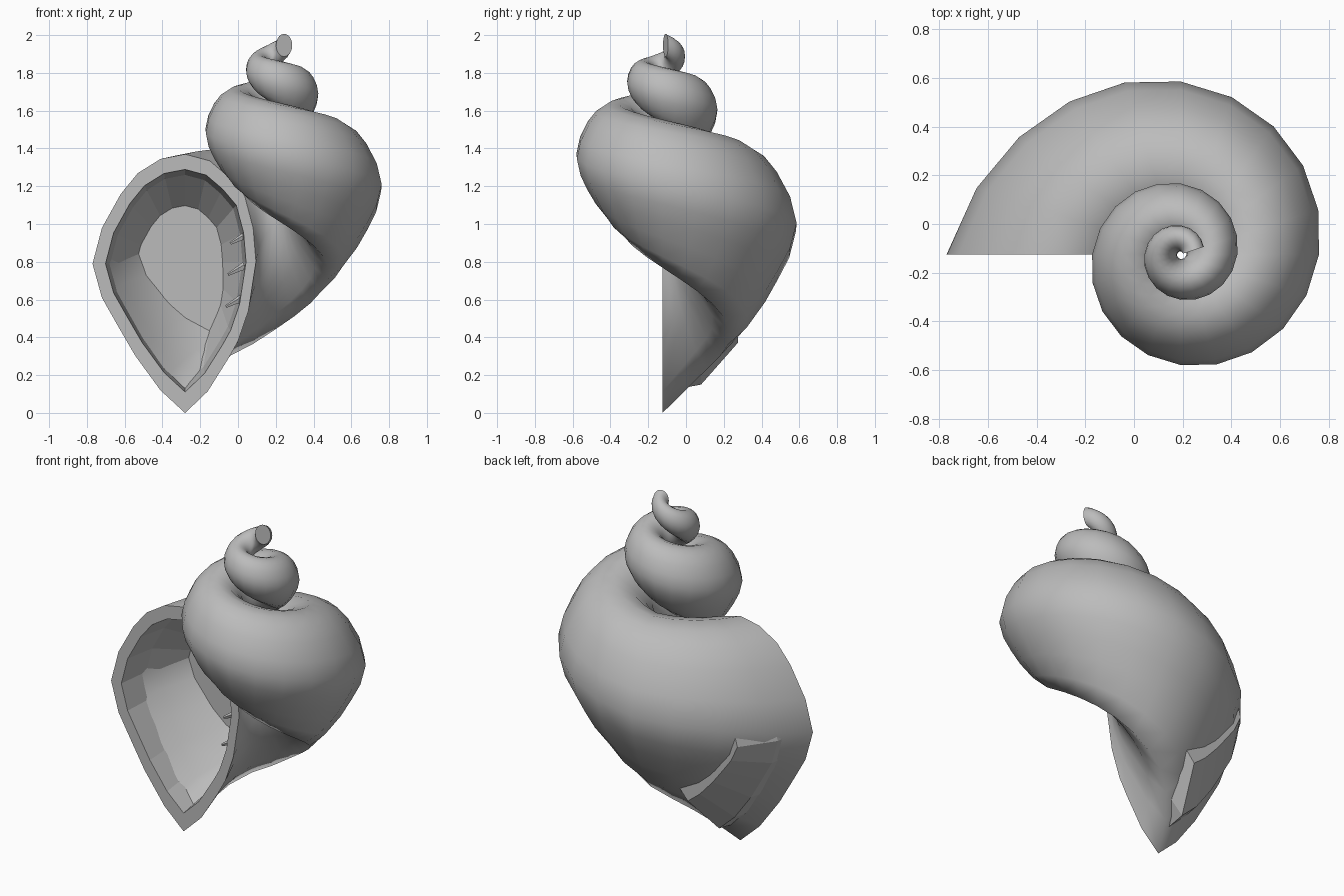
import bpy, bmesh, math
from mathutils import Vector

cube = bpy.data.objects.get("Cube")
if cube:
    bpy.data.objects.remove(cube, do_unlink=True)

# Material
grey = bpy.data.materials.new("shell_grey")
grey.use_nodes = True
GREY = (0.5, 0.5, 0.5, 1)
grey.diffuse_color = GREY
grey.node_tree.nodes["Principled BSDF"].inputs["Base Color"].default_value = GREY

# Coiling axis and the teardrop lip outline (x, z)
AXIS = Vector((0.192, -0.125, 0))
MOUTH_R = 0.962
CENTRE = Vector((-0.28, 0.79))
OUTLINE = [(-0.28, 0), (-0.41, 0.12), (-0.545, 0.305), (-0.635, 0.46),
           (-0.72, 0.61), (-0.77, 0.79), (-0.72, 0.98), (-0.62, 1.16),
           (-0.53, 1.27), (-0.41, 1.345), (-0.28, 1.37), (-0.15, 1.335),
           (-0.05, 1.25), (0.035, 1.15), (0.08, 0.98), (0.095, 0.8),
           (0.055, 0.54), (0, 0.38), (-0.05, 0.29), (-0.16, 0.115)]
STEP, STEPS = 18, 49

# Rounder section that the coil starts from at the tip
OVAL = []
for k in range(len(OUTLINE)):
    t = math.tau * k / len(OUTLINE)
    OVAL.append((-0.337 - 0.433 * math.sin(t), 0.82 - 0.58 * math.cos(t)))


def radius(deg):
    """Outer radius of the coil: even growth with a flare at the lip."""
    flare = max(0, deg - 126) / 54
    return 0.455 * 2.44 ** ((deg + 90) / 360) + 0.074 * flare ** 2


def height(r):
    """Height of the widest point of the whorl."""
    tip = max(0, (0.17 - r) / 0.07) ** 1.5
    lip = max(0, (r - 0.74) / 0.22)
    return 2.02 - 1.43 * r + 0.066 * tip + 0.144 * lip


def whorl_ring(bm, deg):
    r = radius(deg)
    a, s = math.radians(deg), r / MOUTH_R
    roundness = (180 - deg) / (STEP * STEPS)
    ring = []
    for p, q in zip(OUTLINE, OVAL):
        x, z = Vector(p).lerp(Vector(q), roundness)
        rho = (AXIS.x - x) * s
        ring.append(bm.verts.new((AXIS.x + rho * math.cos(a),
                                  AXIS.y + rho * math.sin(a),
                                  height(r) + (z - CENTRE.y) * s)))
    return ring


def mouth_ring(bm, scale, y, shear=0):
    ring = []
    for p in OUTLINE:
        d = (Vector(p) - CENTRE) * scale
        ring.append(bm.verts.new((CENTRE.x + d.x + shear * max(0, -d.y), y,
                                  CENTRE.y + d.y)))
    return ring


def bridge(bm, a, b, smooth):
    n = len(a)
    for i in range(n):
        j = (i + 1) % n
        bm.faces.new((a[i], a[j], b[j], b[i])).smooth = smooth


def finish(bm, name):
    bmesh.ops.recalc_face_normals(bm, faces=bm.faces)
    mesh = bpy.data.meshes.new(name)
    bm.to_mesh(mesh)
    bm.free()
    mesh.materials.append(grey)
    obj = bpy.data.objects.new(name, mesh)
    bpy.context.collection.objects.link(obj)
    return obj


# Shell: coiled whorls, flat lip, hollow mouth and closed tip
bm = bmesh.new()
rings = [whorl_ring(bm, 180 - STEP * (STEPS - i)) for i in range(STEPS + 1)]
for a, b in zip(rings, rings[1:]):
    bridge(bm, a, b, True)
bm.faces.new(rings[0])
lip = mouth_ring(bm, 0.86, AXIS.y)
throat = mouth_ring(bm, 0.81, 0.08)
floor = mouth_ring(bm, 0.53, 0.275, 0.18)
for a, b in ((rings[-1], lip), (lip, throat), (throat, floor)):
    bridge(bm, a, b, False)
bm.faces.new(floor)
finish(bm, "shell")

# Teeth: small spikes on the inner lip
for i, z in enumerate((0.92, 0.755, 0.585)):
    bm = bmesh.new()
    bmesh.ops.create_cone(bm, cap_ends=True, segments=5, radius1=0.022,
                          radius2=0.008, depth=0.1)
    tooth = finish(bm, f"tooth_{i + 1}")
    tooth.location = (0.004 - 0.012 * i, -0.06, z)
    tooth.rotation_euler = Vector((-0.85, 0, -0.45)).to_track_quat('Z', 'Y').to_euler()
